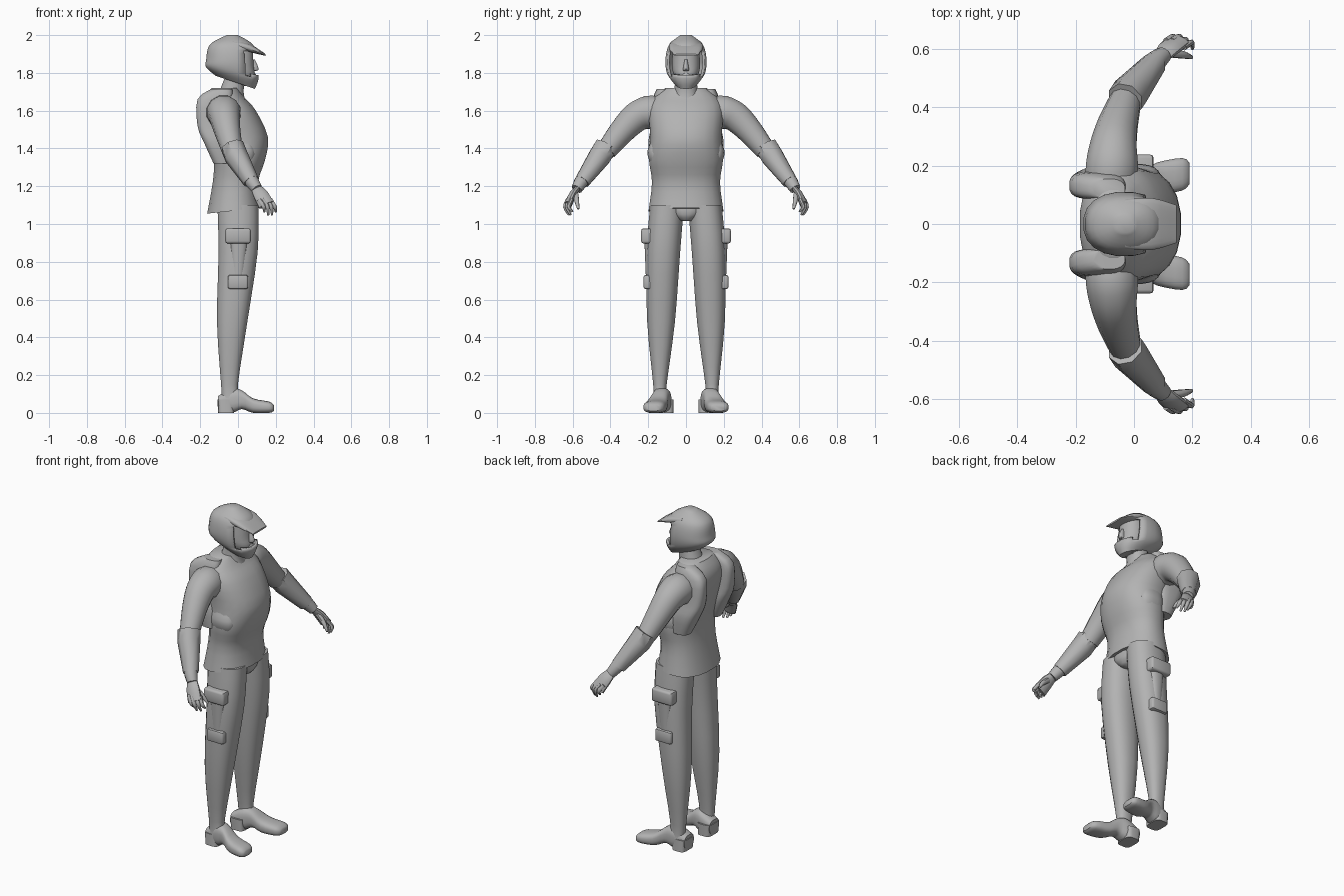
import bpy, bmesh, math
from mathutils import Vector

default_cube = bpy.data.objects.get("Cube")
if default_cube:
    bpy.data.objects.remove(default_cube, do_unlink=True)

shade = (.45, .45, .45, 1)
grey = bpy.data.materials.new("plain grey")
grey.use_nodes = True
grey.diffuse_color = shade
grey.node_tree.nodes["Principled BSDF"].inputs["Base Color"].default_value = shade
parts = []


def ring(centre, across, along, power=2.3, count=20):
    """Superellipse loop around a centre, spanned by two half axes."""
    centre, across, along = Vector(centre), Vector(across), Vector(along)
    points = []
    for i in range(count):
        angle = math.tau * (i + .5) / count
        cosine, sine = math.cos(angle), math.sin(angle)
        points.append(centre
                      + across * math.copysign(abs(cosine) ** (2 / power), cosine)
                      + along * math.copysign(abs(sine) ** (2 / power), sine))
    return points


def level(height, back, front, wide, side=0, tilt=0, power=2.3):
    """Horizontal loop; tilt lifts its front edge and lowers its back edge."""
    return ring(((back + front) / 2, side, height), ((front - back) / 2, 0, tilt), (0, wide, 0), power)


def upright(forward, side, wide, bottom, top):
    """Loop standing across the walking direction."""
    middle, half = (bottom + top) / 2, (top - bottom) / 2
    return ring((forward, side, middle), (0, wide, 0), (0, 0, half), 2.8)


def between(before, start, end, after, t):
    """Smooth curve from start to end that respects the neighbours."""
    bend = 2 * before - 5 * start + 4 * end - after
    twist = 3 * start - before - 3 * end + after
    return start + ((end - before) * t + bend * t ** 2 + twist * t ** 3) / 2


def refine(rings, steps):
    """Insert smoothly blended loops between the given ones."""
    result = []
    last = len(rings) - 1
    for i in range(last):
        neighbours = rings[max(i - 1, 0)], rings[i], rings[i + 1], rings[min(i + 2, last)]
        for step in range(steps):
            result.append([between(*corner, step / steps) for corner in zip(*neighbours)])
    return result + [rings[last]]


def add_part(name, bm, mirror):
    bmesh.ops.recalc_face_normals(bm, faces=bm.faces)
    mesh = bpy.data.meshes.new(name)
    bm.to_mesh(mesh)
    bm.free()
    mesh.materials.append(grey)
    part = bpy.data.objects.new(name, mesh)
    bpy.context.collection.objects.link(part)
    if mirror:
        part.modifiers.new("other side", 'MIRROR').use_axis = (False, True, False)
    parts.append(part)
    return part


def loft(name, rings, mirror=False, steps=3, opening=None):
    """Skin the loops, cap both ends and optionally cut an opening."""
    bm = bmesh.new()
    loops = [[bm.verts.new(point) for point in loop] for loop in refine(rings, steps)]
    for lower, upper in zip(loops, loops[1:]):
        for i in range(len(lower)):
            bm.faces.new((lower[i - 1], lower[i], upper[i], upper[i - 1]))
    bm.faces.new(loops[0])
    bm.faces.new(loops[-1])
    if opening:
        removed = [face for face in bm.faces if opening(face.calc_center_median())]
        bmesh.ops.delete(bm, geom=removed, context='FACES')
    return add_part(name, bm, mirror)


def tube(name, points, widths, flatness=1, count=12, steps=3):
    """Mirrored limb through the points; flatness thins it sideways."""
    points = [Vector(point) for point in points]
    rings = []
    for i, (point, width) in enumerate(zip(points, widths)):
        ahead, behind = points[min(i + 1, len(points) - 1)], points[max(i - 1, 0)]
        direction = (ahead - behind).normalized()
        along = Vector((1, 0, 0))
        along = (along - direction * along.dot(direction)).normalized()
        rings.append(ring(point, direction.cross(along) * width * flatness, along * width, 2, count))
    return loft(name, rings, True, steps)


def pouch(name, centre, size):
    """Mirrored box with softened edges."""
    bm = bmesh.new()
    bmesh.ops.create_cube(bm, size=1)
    bmesh.ops.scale(bm, vec=size, verts=bm.verts)
    bmesh.ops.translate(bm, vec=centre, verts=bm.verts)
    bmesh.ops.bevel(bm, geom=bm.edges[:], offset=.012, segments=2, affect='EDGES', profile=.5)
    return add_part(name, bm, True)


# Helmet shell with an open face, and its peak
helmet = loft("helmet", [
    level(1.75, -.12, .09, .06, tilt=-.035), level(1.8, -.17, .11, .1, tilt=-.03),
    level(1.87, -.17, .105, .11), level(1.95, -.15, .08, .09), level(2, -.06, 0, .03),
], steps=5, opening=lambda spot: spot.x > .03 and 1.785 < spot.z < 1.92)
thickness = helmet.modifiers.new("shell thickness", 'SOLIDIFY')
thickness.thickness = .014
loft("helmet_peak", [upright(-.03, 0, .085, 1.93, 1.975), upright(.06, 0, .09, 1.91, 1.955),
                     upright(.146, 0, .065, 1.89, 1.9)])

# Head, face and neck
loft("head", [level(1.73, -.02, .07, .03), level(1.79, -.08, .09, .065),
              level(1.84, -.09, .083, .075), level(1.93, -.08, .08, .07)])
loft("nose", [level(1.81, .06, .09, .012), level(1.82, .06, .11, .016), level(1.87, .06, .09, .007)])
loft("lips", [level(1.77, .05, .09, .015), level(1.785, .05, .098, .025), level(1.8, .05, .09, .015)])
loft("neck", [level(1.62, -.13, .05, .085), level(1.7, -.1, .03, .063), level(1.8, -.06, .045, .058)])

# Shirt with a flared hem that rises at the front
loft("shirt", [level(1.07, -.165, .12, .2, tilt=.015), level(1.22, -.135, .107, .182),
               level(1.34, -.13, .145, .198), level(1.46, -.16, .16, .19),
               level(1.6, -.187, .096, .2), level(1.67, -.175, .035, .17), level(1.72, -.14, 0, .11)])

# Padded shoulder blades and the bulges at the waist
loft("back_pad", [level(1.32, -.13, -.02, .045, .145), level(1.43, -.18, -.03, .06, .14, power=3),
                  level(1.52, -.215, -.05, .05, .135, power=3), level(1.66, -.215, -.03, .045, .13, power=3),
                  level(1.715, -.14, -.03, .035, .12)], True)
loft("side_bulge", [level(1.29, -.06, .06, .02, .155), level(1.37, -.06, .09, .045, .16),
                    level(1.43, -.06, .07, .03, .16)], True)

# Pelvis with the crotch flap
loft("pelvis", [level(1.015, -.03, .08, .03), level(1.05, -.1, .105, .09), level(1.12, -.11, .1, .17)])

# Trouser legs
loft("leg", [level(.07, -.085, .01, .035, .14), level(.15, -.09, 0, .036, .138),
             level(.48, -.112, .05, .074, .132), level(.85, -.104, .105, .09, .12),
             level(1.1, -.11, .11, .09, .1)], True)

# Thigh pouches with the holster between them
pouch("upper_pouch", (0, .19, .937), (.135, .095, .08))
pouch("lower_pouch", (0, .18, .693), (.108, .09, .075))
loft("holster", [level(.7, -.03, .03, .03, .182), level(.95, -.045, .055, .03, .192)], True)

# Shoes turned slightly outward, with an arch in front of the heel block
loft("shoe", [upright(-.105, .12, .045, .01, .09), upright(-.03, .127, .05, 0, .13),
              upright(.02, .137, .045, .02, .12), upright(.08, .155, .056, 0, .077),
              upright(.165, .17, .056, 0, .06), upright(.19, .173, .036, .01, .042)], True)
loft("heel", [level(0, -.105, -.02, .055, .122, power=4), level(.07, -.11, -.02, .055, .12, power=4)], True)

# Sleeves, forearms and raised elbow cuffs
shoulder, sleeve, elbow, wrist = (-.08, .13, 1.585), (-.07, .265, 1.565), (-.03, .42, 1.39), (.1, .578, 1.185)
tube("upper_arm", [shoulder, (-.075, .2, 1.59), sleeve, (-.055, .34, 1.49), elbow], [.09, .092, .082, .07, .056])
tube("elbow_cuff", [(-.03, .425, 1.41), (-.01, .455, 1.36), (.07, .55, 1.225)], [.064, .064, .043], count=8, steps=1)
tube("forearm", [elbow, (.06, .54, 1.245), wrist], [.05, .04, .03])

# Hands: fingers fan out from the knuckles
tube("palm", [wrist, (.12, .6, 1.155), (.15, .625, 1.1)], [.031, .04, .043], flatness=.5)
for i, name in enumerate(["index", "middle", "ring", "little"]):
    forward = .18 - .02 * i
    out = .01 * min(i, 2)
    drop = .02 * math.sin(i * math.pi / 3)
    tube(name + "_finger", [(forward - .01, .605 + out, 1.13), (forward + .016, .62 + out, 1.09),
                            (forward + .02, .6 + out, 1.065 - drop)], [.012, .011, .006], count=8)
tube("thumb", [(.125, .585, 1.16), (.17, .578, 1.12), (.198, .57, 1.08)], [.016, .013, .006], count=8)

# Smooth shading that keeps hard edges
bpy.ops.object.select_all(action='DESELECT')
for part in parts:
    part.select_set(True)
bpy.context.view_layer.objects.active = parts[0]
bpy.ops.object.shade_smooth_by_angle(angle=math.radians(45))
